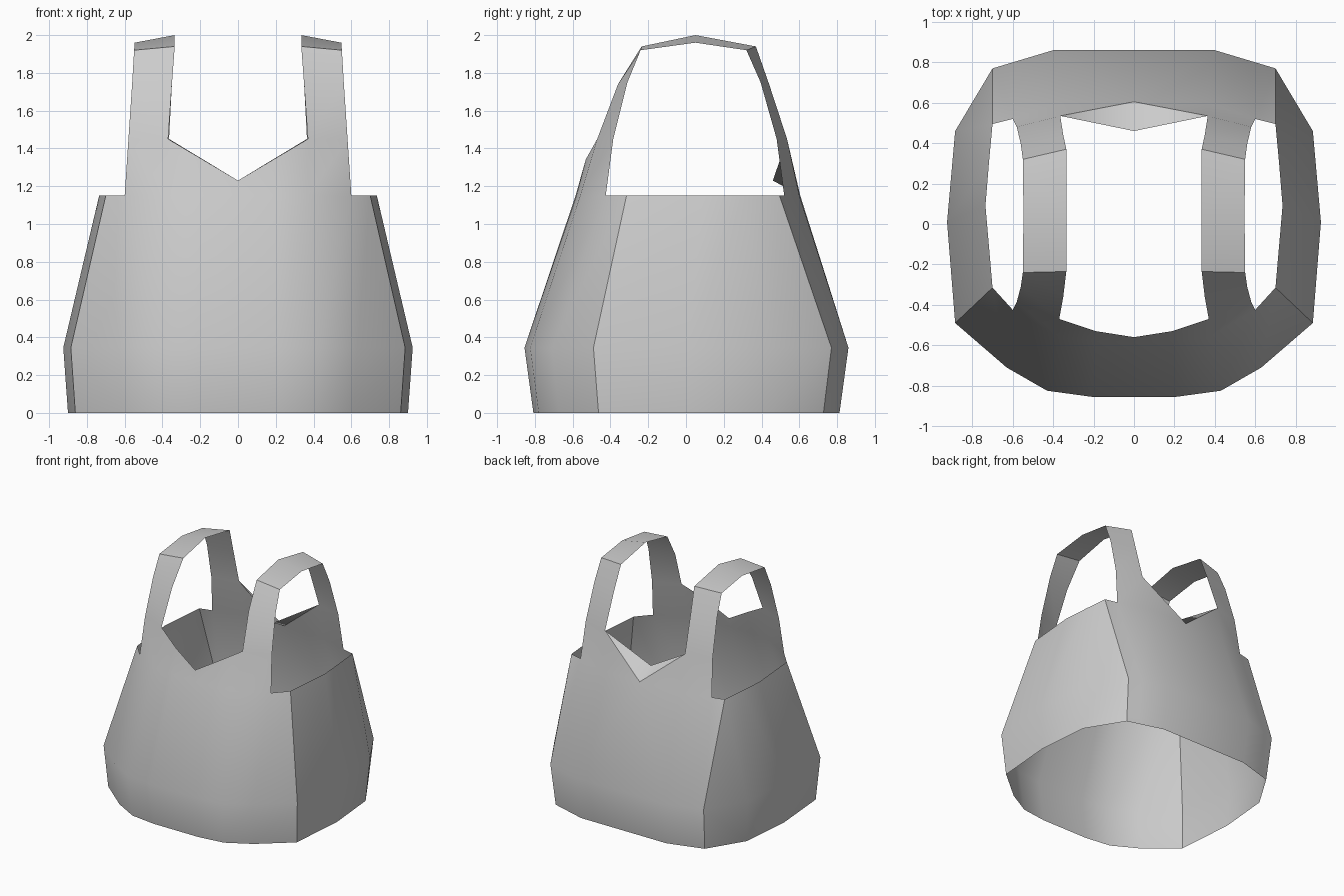
import bpy
import bmesh
import math

cube = bpy.data.objects.get("Cube")
if cube:
    bpy.data.objects.remove(cube, do_unlink=True)

cloth = bpy.data.materials.new("grey_cloth")
cloth.use_nodes = True
grey = (0.6, 0.6, 0.6, 1)
cloth.diffuse_color = grey
cloth.node_tree.nodes["Principled BSDF"].inputs["Base Color"].default_value = grey


def add_mirrored(name, bm):
    """Turn a left half into a full, smooth part with sharp creases."""
    bmesh.ops.remove_doubles(bm, verts=bm.verts[:], dist=0.0005)
    mesh = bpy.data.meshes.new(name)
    bm.to_mesh(mesh)
    bm.free()
    mesh.materials.append(cloth)
    obj = bpy.data.objects.new(name, mesh)
    bpy.context.collection.objects.link(obj)
    bpy.ops.object.select_all(action='DESELECT')
    obj.select_set(True)
    bpy.context.view_layer.objects.active = obj
    bpy.ops.object.shade_smooth_by_angle(angle=math.radians(35))
    mirror = obj.modifiers.new("mirror", 'MIRROR')
    mirror.use_axis[0] = True
    mirror.use_mirror_merge = True
    return obj


def face(bm, *points):
    bm.faces.new([bm.verts.new(p) for p in points])


def loft(bm, lower, upper):
    """Quads between two rows of points."""
    for i in range(len(lower) - 1):
        face(bm, lower[i], lower[i + 1], upper[i + 1], upper[i])


def at_height(outline, z):
    return [(x, y, z) for x, y in outline]


# Half outlines running from front centre, round the left side, to back centre
hip_outline = [(0, -.855), (.21, -.855), (.43, -.825), (.63, -.71), (.885, -.49),
               (.925, .01), (.885, .46), (.7, .77), (.6, .8), (.4, .86), (0, .86)]
chest_outline = [(0, -.585), (.19, -.58), (.37, -.56), (.6, -.425), (.7, -.315),
                 (.735, .09), (.718, .3), (.7, .495), (.6, .52), (.36, .6), (0, .605)]
hem = at_height([(x * .973, y * .945) for x, y in hip_outline], 0)
hip = at_height(hip_outline, .345)
chest = at_height(chest_outline, 1.15)

# Shoulder strap as (inner edge, outer edge) pairs from front to back
strap = [((.37, -.47, 1.45), (.58, -.385, 1.45)),
         ((.35, -.36, 1.74), (.56, -.31, 1.75)),
         ((.335, -.235, 1.94), (.55, -.24, 1.92)),
         ((.335, .05, 2), (.547, .05, 1.96)),
         ((.335, .37, 1.94), (.55, .32, 1.92)),
         ((.35, .44, 1.74), (.56, .395, 1.75)),
         ((.365, .535, 1.45), (.58, .48, 1.45))]

shell = bmesh.new()
loft(shell, hem, hip)
loft(shell, hip, chest)

# Front yoke with a V neck
front_neck = [(0, -.56, 1.23), (.19, -.53, 1.343), *strap[0]]
loft(shell, chest[:4], front_neck)

# Back yoke with a deeper V neck
back_inner, back_outer = strap[-1]
loft(shell, chest[8:10], [back_outer, back_inner])
face(shell, chest[9], chest[10], back_inner)

# Straps
for (in_a, out_a), (in_b, out_b) in zip(strap, strap[1:]):
    face(shell, in_a, out_a, out_b, in_b)
add_mirrored("vest_shell", shell)

# Collar flap folded inward behind the neck
flap = bmesh.new()
face(flap, back_inner, chest[10], (0, .46, 1.23))
add_mirrored("collar_flap", flap)
